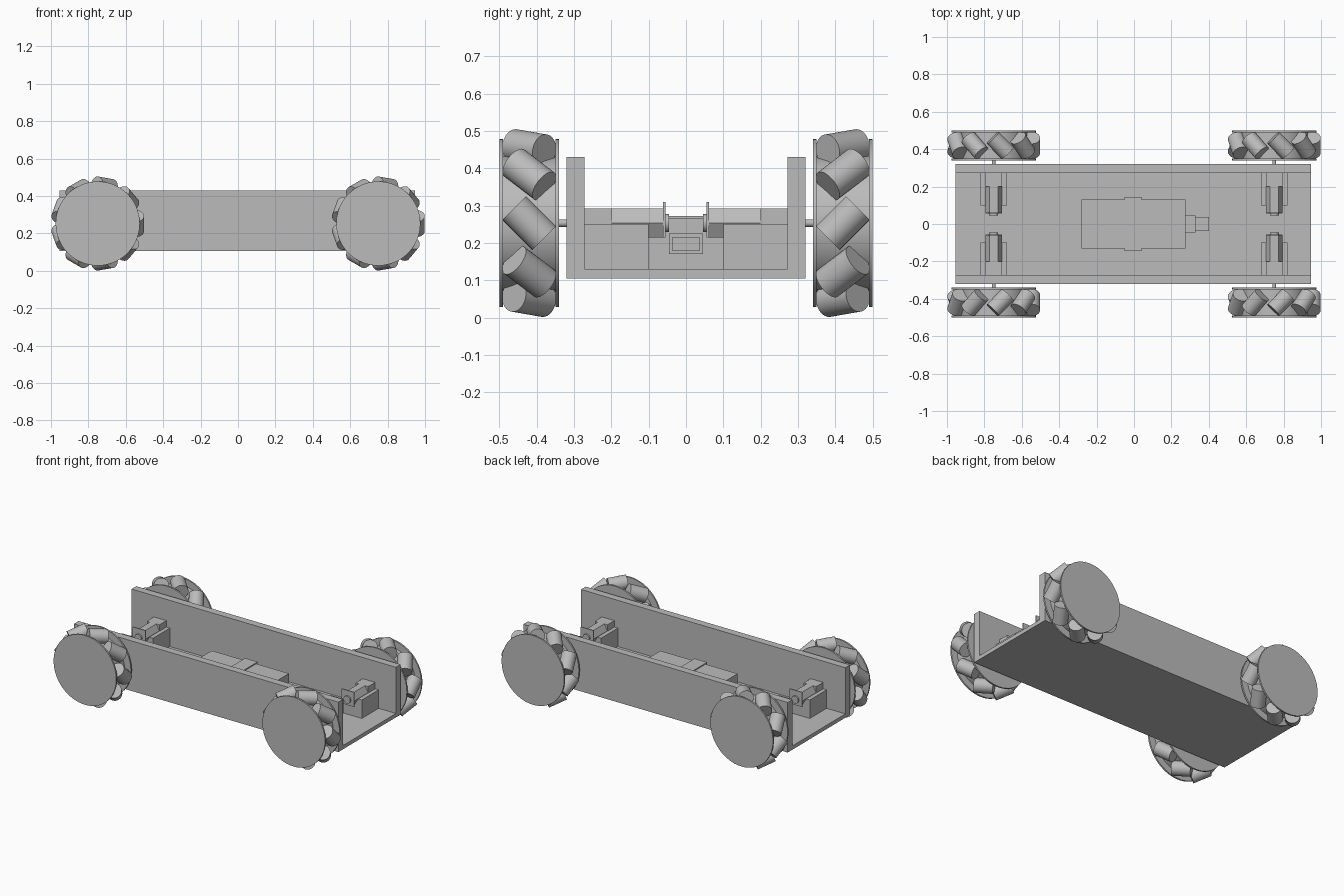
import bpy, math
from mathutils import Matrix, Vector

if "Cube" in bpy.data.objects:
    bpy.data.objects.remove(bpy.data.objects["Cube"])

grey = bpy.data.materials.new("plain grey")
grey.use_nodes = True
grey.diffuse_color = (0.5, 0.5, 0.5, 1)
grey.node_tree.nodes["Principled BSDF"].inputs["Base Color"].default_value = (0.5, 0.5, 0.5, 1)

AXLE_Z = 0.253
WHEEL_X = 0.75


def finish(name):
    ob = bpy.context.object
    ob.name = name
    ob.data.materials.append(grey)
    return ob


def box(name, lo, hi):
    """Axis-aligned box between two corners."""
    lo, hi = Vector(lo), Vector(hi)
    bpy.ops.mesh.primitive_cube_add(size=1, location=(lo + hi) / 2)
    ob = finish(name)
    ob.data.transform(Matrix.Diagonal((*(hi - lo), 1)))
    return ob


def rod(name, start, end, radius, sides=48):
    """Cylinder between two points."""
    start, end = Vector(start), Vector(end)
    axis = end - start
    bpy.ops.mesh.primitive_cylinder_add(
        vertices=sides, radius=radius, depth=axis.length, location=(start + end) / 2,
        rotation=axis.to_track_quat('Z', 'Y').to_euler())
    ob = finish(name)
    if sides > 8:
        bpy.ops.object.shade_smooth_by_angle()
    return ob


# U-shaped chassis: floor and two side walls
box("chassis_floor", (-0.955, -0.32, 0.105), (0.945, 0.32, 0.13))
for side, name in ((-1, "right"), (1, "left")):
    box(name + "_wall", (-0.955, min(side * 0.272, side * 0.32), 0.13),
        (0.945, max(side * 0.272, side * 0.32), 0.43))

# Battery with strap and plug
box("battery", (-0.28, -0.13, 0.13), (0.275, 0.13, 0.265))
box("battery_strap", (-0.05, -0.145, 0.13), (0.04, 0.145, 0.272))
box("battery_plug", (0.275, -0.045, 0.17), (0.33, 0.045, 0.225))
box("battery_plug_tip", (0.33, -0.038, 0.18), (0.40, 0.038, 0.215))


def span(name, x, side, half_x, y0, y1, z0, z1):
    """Box centred on x, with its y range flipped to the given side."""
    ya, yb = sorted((side * y0, side * y1))
    box(name, (x - half_x, ya, z0), (x + half_x, yb, z1))


def motor(x, side, tag):
    def p(y, z=AXLE_Z):
        return (x, side * y, z)
    span(tag + "_motor_mount", x, side, 0.07, 0.10, 0.272, 0.13, 0.25)
    span(tag + "_gearbox", x, side, 0.045, 0.2, 0.272, 0.25, 0.292)
    # Hexagonal body with flat top
    ob = rod(tag + "_motor_body", p(0.06), p(0.2), 0.045, 6)
    corner = ob.matrix_basis.to_3x3() @ ob.data.vertices[0].co
    if abs(corner.z) > 0.03:
        ob.data.transform(Matrix.Rotation(math.radians(30), 4, 'Z'))
    span(tag + "_motor_end_plate", x, side, 0.045, 0.055, 0.061, 0.215, 0.31)
    rod(tag + "_motor_boss", p(0.045), p(0.056), 0.024, 24)
    rod(tag + "_axle", p(0.26), p(0.345), 0.01, 24)


def wheel(x, side, tag):
    def p(y):
        return (x, side * y, AXLE_Z)
    rod(tag + "_wheel_inner_disc", p(0.34), p(0.35), 0.225, 64)
    rod(tag + "_wheel_outer_disc", p(0.49), p(0.50), 0.225, 64)
    rod(tag + "_wheel_hub", p(0.35), p(0.49), 0.18, 64)
    # Nine rollers set at 45 degrees around the rim
    for k in range(9):
        a = math.radians(40 * k)
        centre = Vector(p(0.42)) + 0.203 * Vector((math.cos(a), 0, math.sin(a)))
        tangent = Vector((-math.sin(a), 0, math.cos(a)))
        axis = (Vector((0, side, 0)) + tangent).normalized() * 0.057
        rod(f"{tag}_roller_{k + 1}", centre - axis, centre + axis, 0.045, 32)


for end, end_name in ((-1, "tail"), (1, "nose")):
    for side, side_name in ((-1, "right"), (1, "left")):
        tag = f"{end_name}_{side_name}"
        motor(end * WHEEL_X, side, tag)
        wheel(end * WHEEL_X, side, tag)
